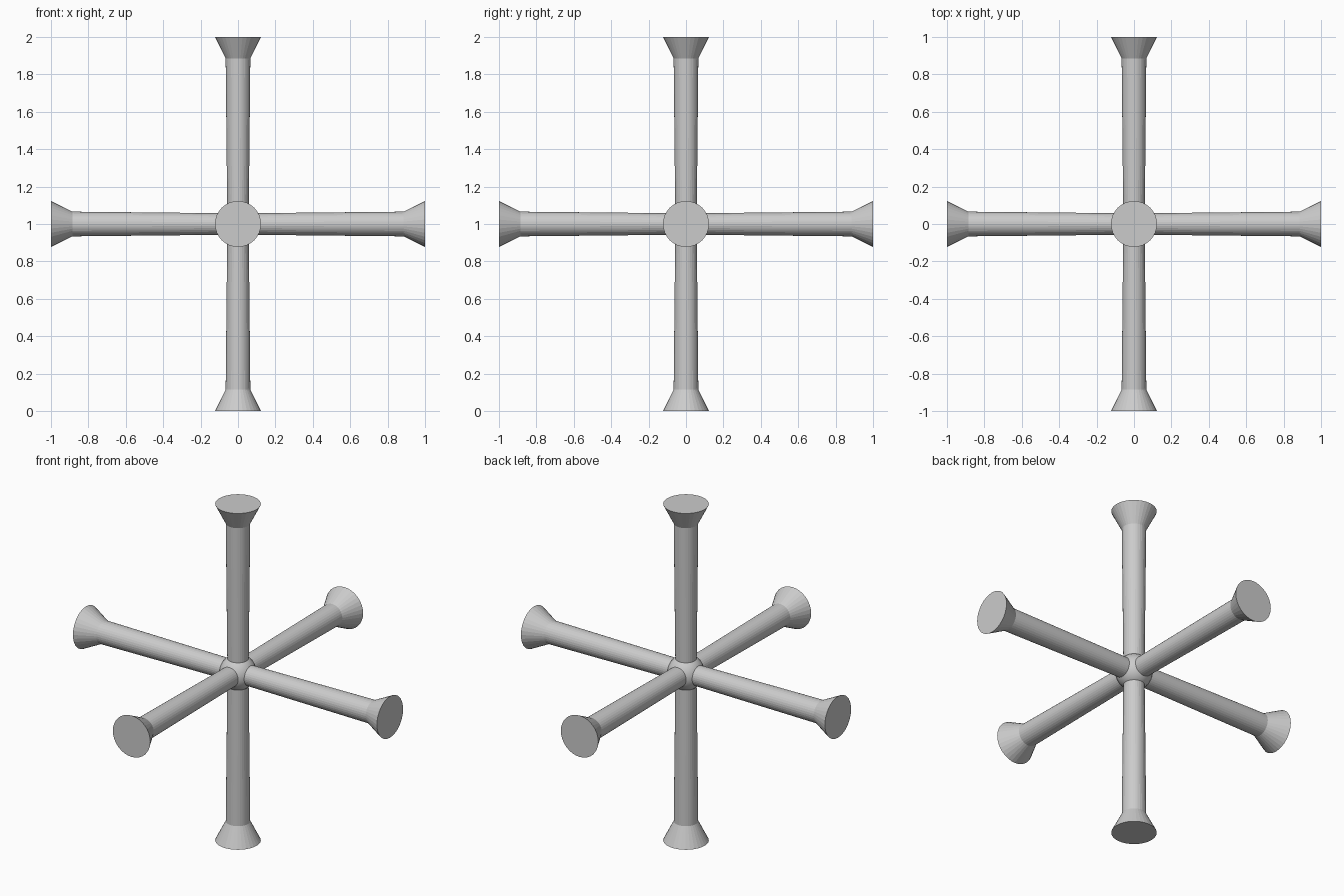
import bpy, bmesh, math
from mathutils import Matrix, Vector

if "Cube" in bpy.data.objects:
    bpy.data.objects.remove(bpy.data.objects["Cube"])

CENTRE = Vector((0, 0, 1))
SIDES = 32
# (distance from centre, radius): slightly tapered shaft, then flared foot
PROFILE = [(0.0, 0.057), (0.886, 0.066), (1.0, 0.123)]


def make_object(name, bm):
    bmesh.ops.recalc_face_normals(bm, faces=bm.faces)
    mesh = bpy.data.meshes.new(name)
    bm.to_mesh(mesh)
    bm.free()
    obj = bpy.data.objects.new(name, mesh)
    obj.location = CENTRE
    bpy.context.collection.objects.link(obj)
    return obj


def flared_arm(name, direction):
    bm = bmesh.new()
    rings = []
    for dist, radius in PROFILE:
        rings.append([bm.verts.new((radius * math.cos(a), radius * math.sin(a), dist))
                      for a in (2 * math.pi * i / SIDES for i in range(SIDES))])
    for low, high in zip(rings, rings[1:]):
        for i in range(SIDES):
            j = (i + 1) % SIDES
            bm.faces.new((low[i], low[j], high[j], high[i]))
    bm.faces.new(rings[0])
    bm.faces.new(rings[-1])
    turn = Vector((0, 0, 1)).rotation_difference(Vector(direction)).to_matrix()
    bmesh.ops.transform(bm, matrix=turn.to_4x4(), verts=bm.verts)
    return make_object(name, bm)


# Six arms along the axes
for name, direction in {
    "right_arm": (1, 0, 0), "left_arm": (-1, 0, 0),
    "back_arm": (0, 1, 0), "front_arm": (0, -1, 0),
    "top_arm": (0, 0, 1), "bottom_arm": (0, 0, -1),
}.items():
    flared_arm(name, direction)

# Ball hub where the arms meet
bm = bmesh.new()
bmesh.ops.create_uvsphere(bm, u_segments=32, v_segments=16, radius=0.1)
hub = make_object("hub", bm)
for face in hub.data.polygons:
    face.use_smooth = True
